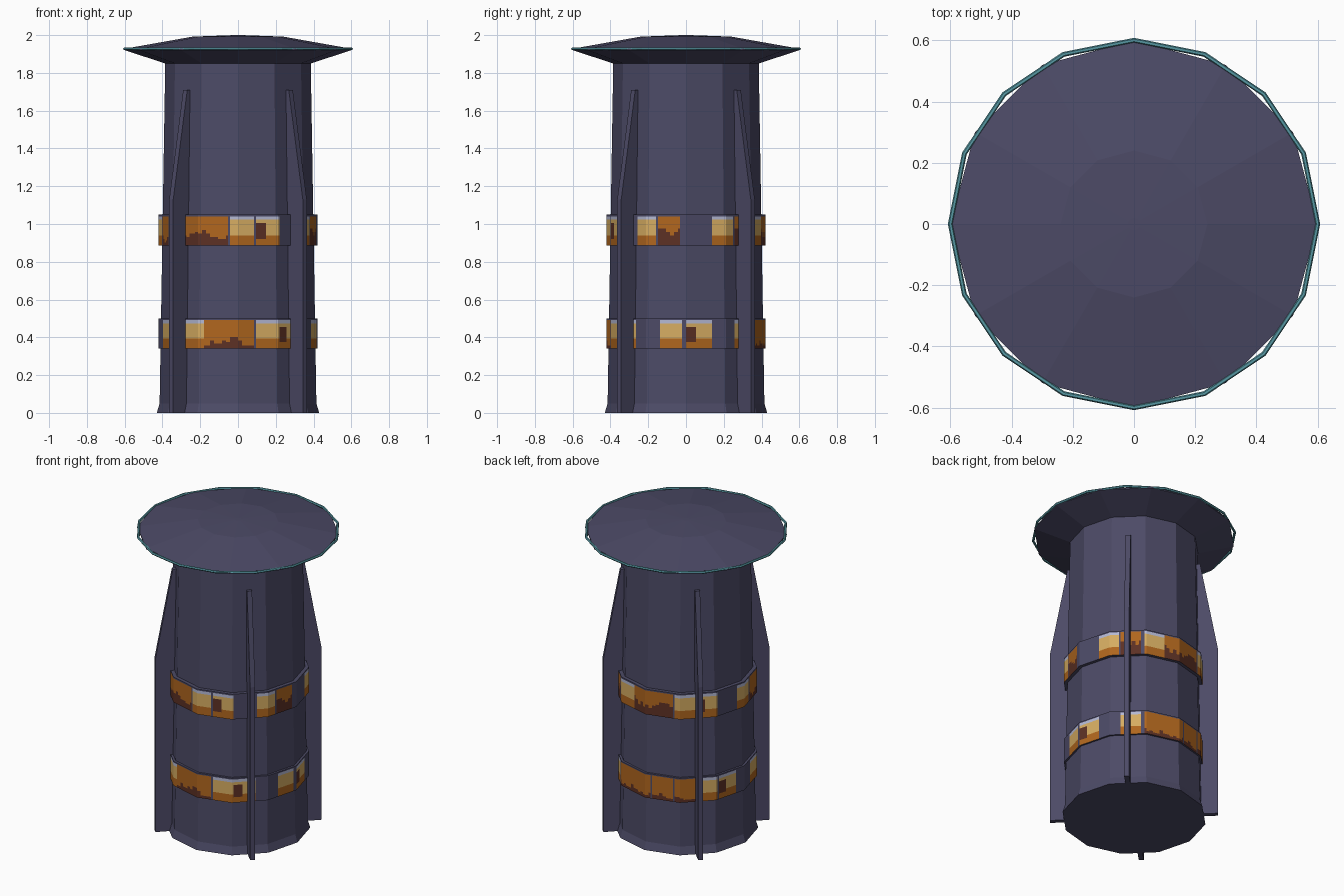
import bpy, bmesh, math, random
from mathutils import Vector

if "Cube" in bpy.data.objects:
    bpy.data.objects.remove(bpy.data.objects["Cube"])

random.seed(4)


def mat(name, r, g, b):
    lin = [(c / 255 / 12.92) if c < 11 else ((c / 255 + 0.055) / 1.055) ** 2.4 for c in (r, g, b)]
    m = bpy.data.materials.new(name)
    m.diffuse_color = (*lin, 1)
    m.use_nodes = True
    m.node_tree.nodes["Principled BSDF"].inputs["Base Color"].default_value = m.diffuse_color
    return m


WALL = mat("slate purple", 76, 74, 102)
TEAL = mat("teal", 88, 155, 166)
ORANGE = mat("amber", 176, 102, 30)
TAN = mat("warm tan", 214, 173, 98)
BROWN = mat("dark brown", 92, 48, 36)
LILAC = mat("pale lilac", 180, 185, 212)


def finish(name, bm, mats, recalc=True):
    if recalc:
        bmesh.ops.recalc_face_normals(bm, faces=bm.faces)
    me = bpy.data.meshes.new(name)
    bm.to_mesh(me)
    bm.free()
    for m in mats:
        me.materials.append(m)
    ob = bpy.data.objects.new(name, me)
    bpy.context.collection.objects.link(ob)
    return ob


def lathe(name, profile, n, m):
    """Stack of n-sided rings, closed by flat ends."""
    bm = bmesh.new()
    rings = [[bm.verts.new((r * math.cos(2 * math.pi * i / n), r * math.sin(2 * math.pi * i / n), z))
              for i in range(n)] for r, z in profile]
    for a, b in zip(rings, rings[1:]):
        for i in range(n):
            j = (i + 1) % n
            bm.faces.new((a[i], a[j], b[j], b[i]))
    bm.faces.new(rings[0])
    bm.faces.new(rings[-1])
    return finish(name, bm, [m])


# tower body with flared foot, and the wide flat roof
lathe("tower_body", [(0.43, 0), (0.415, 0.05), (0.385, 1.86)], 12, WALL)
lathe("roof_cap", [(0.385, 1.85), (0.6, 1.92), (0.6, 1.928), (0.24, 1.992), (0.02, 2.0)], 12, WALL)

# thin teal ring around the roof edge
bm = bmesh.new()
loops = []
for i in range(16):
    a = math.tau * i / 16
    loops.append([bm.verts.new(((0.6 + 0.008 * math.cos(t)) * math.cos(a),
                                (0.6 + 0.008 * math.cos(t)) * math.sin(a),
                                1.927 + 0.008 * math.sin(t)))
                  for t in (math.tau * k / 6 for k in range(6))])
for i in range(16):
    a, b = loops[i], loops[(i + 1) % 16]
    for k in range(6):
        bm.faces.new((a[k], b[k], b[(k + 1) % 6], a[(k + 1) % 6]))
finish("roof_ring", bm, [TEAL])

# four buttress fins on the diagonals
for q in range(4):
    a = math.radians(45 + 90 * q)
    d, s = Vector((math.cos(a), math.sin(a), 0)), Vector((-math.sin(a), math.cos(a), 0))
    bm = bmesh.new()
    sides = [[bm.verts.new(d * r + s * w + Vector((0, 0, z)))
              for r, z in ((0.34, 0), (0.5, 0), (0.5, 1.13), (0.395, 1.71), (0.34, 1.71))]
             for w in (-0.015, 0.015)]
    for f in sides:
        bm.faces.new(f)
    for i in range(5):
        j = (i + 1) % 5
        bm.faces.new((sides[0][i], sides[0][j], sides[1][j], sides[1][i]))
    finish("fin_%d" % (q + 1), bm, [WALL])

# window bands: (start angle, end angle, kind), measured from the front towards the right
UPPER = [(-45, -26, "D"), (-26, -7, "D"), (-6, 12, "L"), (14, 32, "P"), (51, 68, "L"), (69, 86, "D"),
         (110, 128, "L"), (129, 146, "D"), (148, 166, "L"), (167, 185, "D"), (185, 204, "D"),
         (205, 223, "L"), (224, 241, "P"), (263, 281, "L"), (282, 299, "D")]
LOWER = [(-45, -26, "L"), (-25, -6, "D"), (-6, 12, "D"), (14, 31, "L"), (32, 50, "P"), (70, 87, "L"),
         (90, 109, "P"), (129, 146, "L"), (148, 166, "D"), (167, 185, "D"), (186, 204, "D"),
         (205, 223, "D"), (225, 242, "L"), (243, 261, "P"), (283, 300, "L")]
COLS, ROWS = 240, 18
W, O, T, B, L = range(5)


def ring_point(deg, r):
    """Point on a 12-sided outline."""
    k = math.floor(deg / 30)
    f = deg / 30 - k
    p, q = [Vector((r * math.sin(math.radians(30 * i)), -r * math.cos(math.radians(30 * i)), 0))
            for i in (k, k + 1)]
    return p.lerp(q, f)


def window_colour(cells, deg, h, rag):
    """Colour rule for one small face; h is height in the band 0..1."""
    for a, b, kind in cells:
        for t in (deg, deg - 360):
            if a <= t <= b:
                u = (t - a) / (b - a)
                if h > 0.95:
                    return W
                if kind == "D":
                    return B if h < rag else O
                if kind == "P" and u < 0.42 and 0.2 < h < 0.72:
                    return B
                if h > 0.83:
                    return L
                return T if h > 0.32 else O
    return W


def window_band(name, z0, z1, cells):
    bm = bmesh.new()
    R = 0.422
    pts = [ring_point(i * 360 / COLS, R) for i in range(COLS)]
    grid = [[bm.verts.new(p + Vector((0, 0, z0 + (z1 - z0) * j / ROWS))) for p in pts]
            for j in range(ROWS + 1)]
    rag = 0.35
    for i in range(COLS):
        if i % 2 == 0:
            rag = min(0.55, max(0.12, rag + random.uniform(-0.16, 0.16)))
        for j in range(ROWS):
            k = (i + 1) % COLS
            f = bm.faces.new((grid[j][i], grid[j][k], grid[j + 1][k], grid[j + 1][i]))
            f.material_index = window_colour(cells, (i + 0.5) * 360 / COLS, (j + 0.5) / ROWS, rag)
    # lips that join the band to the wall
    for z, row, up in ((z0, grid[0], False), (z1, grid[-1], True)):
        inner = [bm.verts.new(ring_point(30 * i, 0.39) + Vector((0, 0, z))) for i in range(12)]
        step = COLS // 12
        for i in range(12):
            edge = [row[(i * step + s) % COLS] for s in range(step + 1)]
            face = edge + [inner[(i + 1) % 12], inner[i]]
            bm.faces.new(face if up else face[::-1])
    finish(name, bm, [WALL, ORANGE, TAN, BROWN, LILAC], recalc=False)


window_band("lower_window_band", 0.34, 0.50, LOWER)
window_band("upper_window_band", 0.885, 1.05, UPPER)
